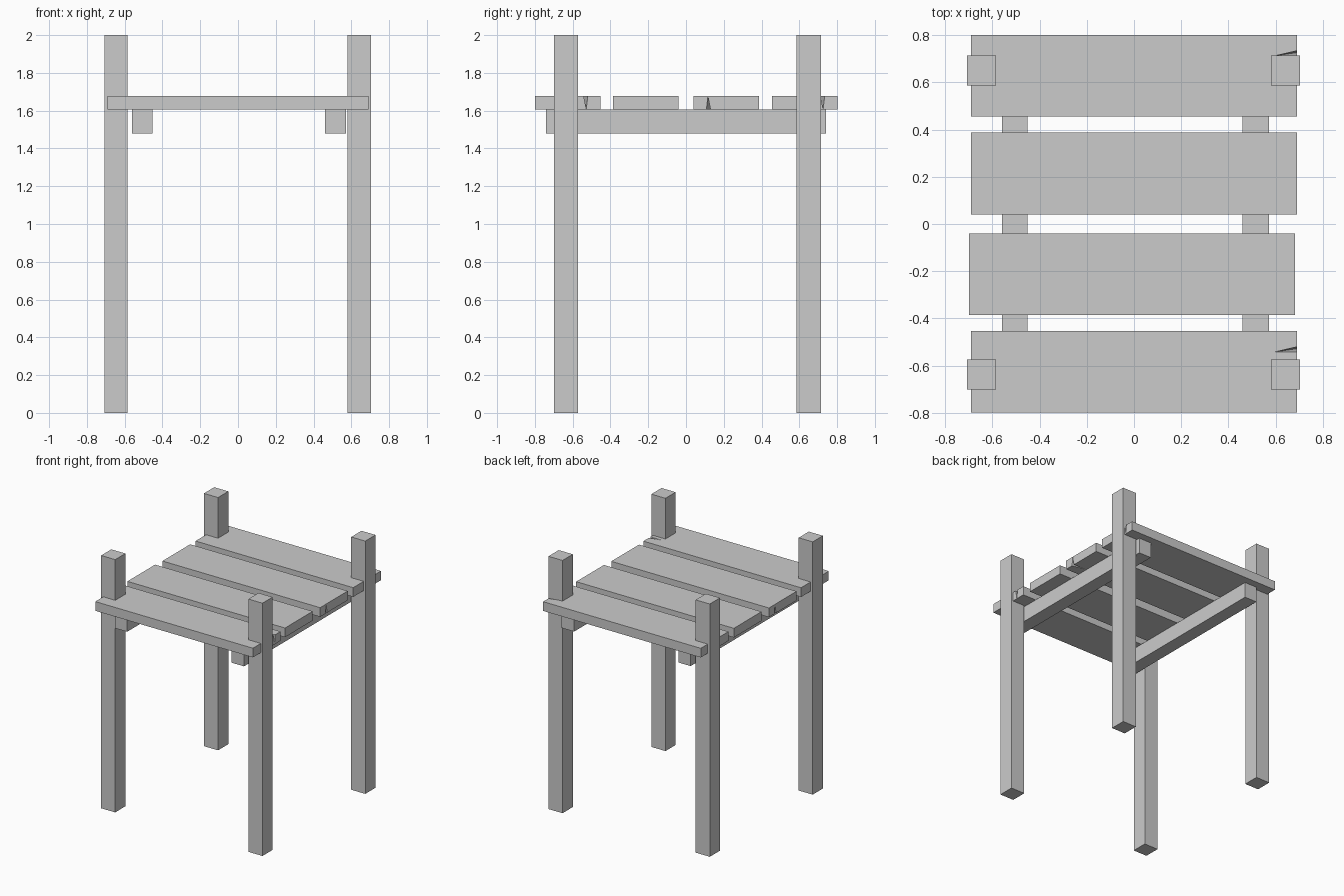
import bpy
from math import pi

if "Cube" in bpy.data.objects:
    bpy.data.objects.remove(bpy.data.objects["Cube"])


def make_object(name, verts, faces, loc=(0, 0, 0), rot=(0, 0, 0)):
    mesh = bpy.data.meshes.new(name)
    mesh.from_pydata(verts, [], faces)
    mesh.update()
    ob = bpy.data.objects.new(name, mesh)
    ob.location, ob.rotation_euler = loc, rot
    bpy.context.collection.objects.link(ob)
    return ob


def box(name, x0, x1, y0, y1, z0, z1):
    verts = [(x, y, z) for z in (z0, z1) for x, y in ((x0, y0), (x1, y0), (x1, y1), (x0, y1))]
    faces = [(3, 2, 1, 0), (4, 5, 6, 7), (0, 1, 5, 4), (1, 2, 6, 5), (2, 3, 7, 6), (3, 0, 4, 7)]
    return make_object(name, verts, faces)


def plank(name, x, y, rot):
    # board with a tapering split in its +x end, open at the top
    l, w, h = 0.69, 0.173, 0.0365
    verts = [(sx * l, sy * w, z) for z in (-h, h)
             for sx, sy in ((-1, -1), (1, -1), (1, 1), (-1, 1))]
    verts += [(l, 0.084, h), (l, 0.106, h), (l, 0.098, -h + 0.002), (0.595, 0.084, h)]
    faces = [(3, 2, 1, 0), (4, 5, 8, 11, 9, 6, 7), (0, 1, 5, 4), (2, 3, 7, 6), (3, 0, 4, 7),
             (1, 2, 6, 9, 10, 8, 5), (8, 10, 11), (9, 11, 10)]
    return make_object(name, verts, faces, (x, y, 1.6415), rot)


# corner posts
for side, x0, x1 in (("left", -0.708, -0.585), ("right", 0.581, 0.704)):
    for end, y0, y1 in (("front", -0.70, -0.573), ("back", 0.586, 0.714)):
        box(f"{end}_{side}_post", x0, x1, y0, y1, 0, 2)

# support beams under the planks
box("left_beam", -0.56, -0.452, -0.74, 0.742, 1.48, 1.606)
box("right_beam", 0.46, 0.571, -0.74, 0.742, 1.48, 1.606)

# deck planks, the same board turned different ways
plank("deck_plank_1", 0, -0.626, (0, 0, 0))
plank("deck_plank_2", -0.008, -0.213, (0, pi, 0))
plank("deck_plank_3", 0, 0.214, (pi, 0, 0))
plank("deck_plank_4", 0, 0.628, (0, 0, 0))
